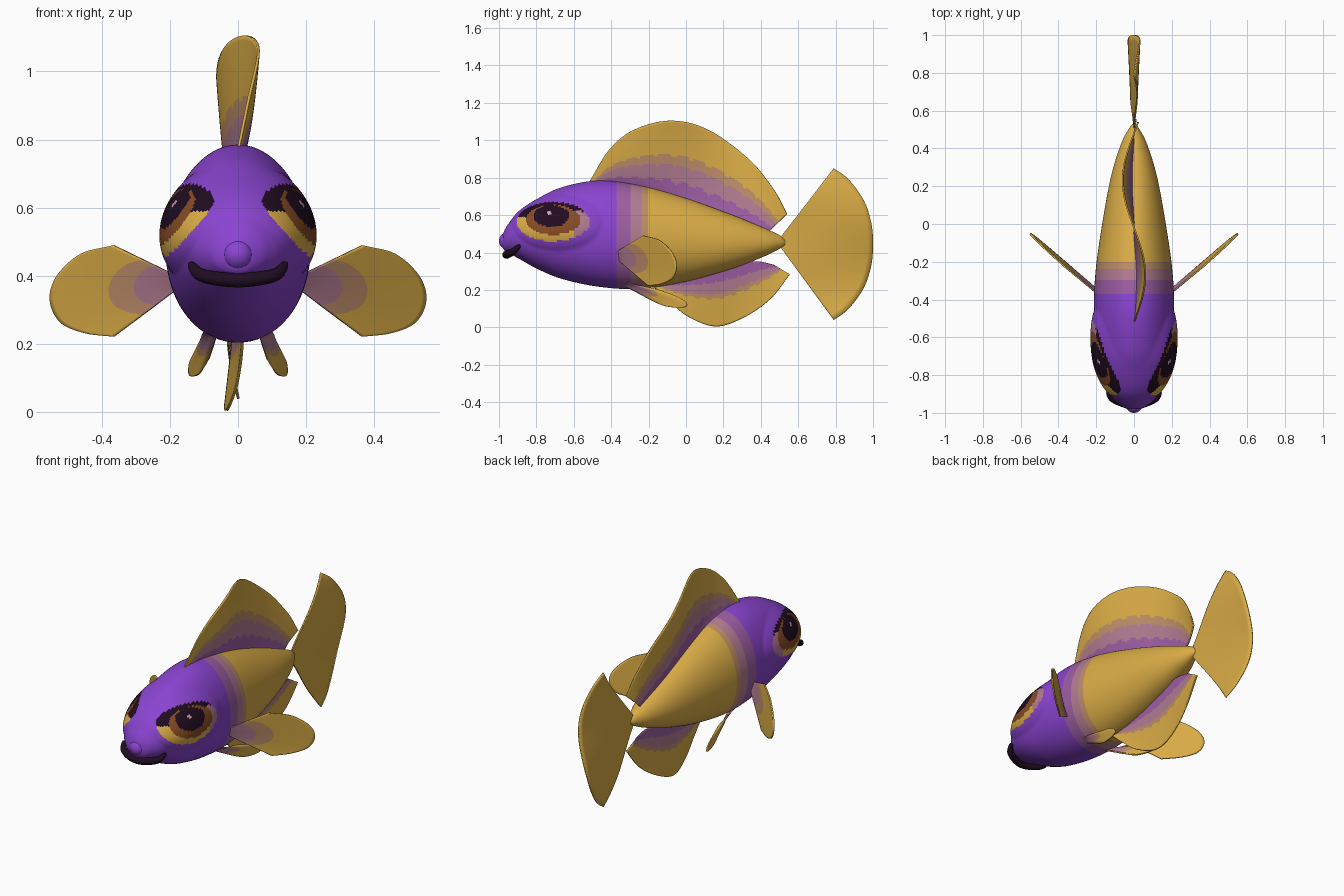
import bpy
import bmesh
import math
from mathutils import Vector

cube = bpy.data.objects.get("Cube")
if cube:
    bpy.data.objects.remove(cube)

# --- Colours (sRGB bytes turned into linear values) ---
COLOURS = {
    "purple": (138, 68, 208), "plum": (158, 94, 164), "mauve": (178, 124, 146),
    "tan": (190, 142, 106), "gold": (218, 172, 70), "dark maroon": (32, 12, 32),
    "brown": (136, 76, 36), "pale pink": (205, 165, 185),
}
NAMES = list(COLOURS)


def linear(byte):
    c = byte / 255
    return c / 12.92 if c < 0.04 else ((c + 0.055) / 1.055) ** 2.4


def make_material(name):
    mat = bpy.data.materials.new(name)
    mat.use_nodes = True
    colour = [linear(b) for b in COLOURS[name]] + [1]
    mat.diffuse_color = colour
    bsdf = mat.node_tree.nodes["Principled BSDF"]
    bsdf.inputs["Base Color"].default_value = colour
    bsdf.inputs["Roughness"].default_value = 0.7
    return mat


MATS = [make_material(n) for n in NAMES]


def spline(points, count):
    """Sample a smooth curve through the points."""
    p = [Vector(q) for q in points]
    p = [2 * p[0] - p[1]] + p + [2 * p[-1] - p[-2]]
    out = []
    for k in range(count + 1):
        u = k / count * (len(p) - 3)
        i = min(int(u), len(p) - 4)
        f = u - i
        a, b, c, d = p[i:i + 4]
        out.append(b + (c - a) * (f / 2) + (2 * a - 5 * b + 4 * c - d) * (f * f / 2)
                   + (3 * b - a - 3 * c + d) * (f ** 3 / 2))
    return out


def finish(name, bm):
    mesh = bpy.data.meshes.new(name)
    for mat in MATS:
        mesh.materials.append(mat)
    bmesh.ops.recalc_face_normals(bm, faces=bm.faces)
    for face in bm.faces:
        face.smooth = True
    bm.to_mesh(mesh)
    bm.free()
    obj = bpy.data.objects.new(name, mesh)
    bpy.context.collection.objects.link(obj)
    return obj


# --- Body: oval rings along the length, with eye bulges ---
def ellipse(y, z, cy, cz, ry, rz):
    return ((y - cy) / ry) ** 2 + ((z - cz) / rz) ** 2


def body_colour(c):
    x, y, z = c
    if abs(x) > 0.04 and ellipse(y, z, -0.71, 0.565, 0.195, 0.105) < 1:
        if ellipse(y, z, -0.73, 0.61, 0.012, 0.01) < 1:
            return "pale pink"
        if ellipse(y, z, -0.72, 0.595, 0.095, 0.058) < 1:
            return "dark maroon"
        if ellipse(y, z, -0.71, 0.575, 0.145, 0.08) < 1:
            return "brown"
        if y > -0.6 and z < 0.62:
            return "mauve"
        return "dark maroon" if z > 0.59 else "gold"
    for limit, name in ((-0.37, "purple"), (-0.295, "plum"), (-0.24, "mauve"), (-0.2, "tan")):
        if y < limit:
            return name
    return "gold"


# y, top, bottom, half width
STATIONS = [
    (-0.985, 0.48, 0.44, 0.02), (-0.97, 0.52, 0.41, 0.055), (-0.945, 0.56, 0.395, 0.09),
    (-0.89, 0.625, 0.365, 0.137), (-0.79, 0.69, 0.31, 0.178), (-0.66, 0.75, 0.258, 0.2),
    (-0.465, 0.785, 0.217, 0.212), (-0.25, 0.76, 0.206, 0.203), (0, 0.69, 0.245, 0.168),
    (0.25, 0.6, 0.315, 0.122), (0.42, 0.53, 0.38, 0.07), (0.5, 0.493, 0.42, 0.03),
    (0.53, 0.465, 0.44, 0.008),
]
SIDES = 120
bm = bmesh.new()
rings = []
for y, top, bottom, width in spline(STATIONS, 240):
    ring = []
    for k in range(SIDES):
        a = math.tau * k / SIDES
        x = width * math.cos(a) * (1 - 0.07 * math.sin(a))
        z = (top + bottom) / 2 + (top - bottom) / 2 * math.sin(a)
        bulge = max(0, 1 - ellipse(y, z, -0.69, 0.56, 0.24, 0.15))
        if width > 0.05:
            x += math.copysign(0.032 * bulge ** 0.8, x) * min(1, abs(x) / 0.08)
        ring.append(bm.verts.new((x, y, z)))
    rings.append(ring)
for r, s in zip(rings, rings[1:]):
    for k in range(SIDES):
        n = (k + 1) % SIDES
        bm.faces.new((r[k], r[n], s[n], s[k]))
bm.faces.new(rings[0])
bm.faces.new(rings[-1])
for face in bm.faces:
    face.material_index = NAMES.index(body_colour(face.calc_center_median()))
finish("body", bm)

# --- Nose ---
bm = bmesh.new()
bmesh.ops.create_uvsphere(bm, u_segments=32, v_segments=16, radius=0.046)
bmesh.ops.translate(bm, vec=(0, -0.954, 0.462), verts=bm.verts)
finish("nose", bm)

# --- Mouth: tapered smiling tube ---
lip = bpy.data.curves.new("mouth", "CURVE")
lip.dimensions = "3D"
lip.bevel_depth = 0.022
lip.bevel_resolution = 4
lip.use_fill_caps = True
path = spline([(-0.142, -0.888, 0.438), (-0.105, -0.93, 0.402), (0, -0.96, 0.388),
               (0.105, -0.93, 0.402), (0.142, -0.888, 0.438)], 32)
line = lip.splines.new("POLY")
line.points.add(len(path) - 1)
for i, (point, co) in enumerate(zip(line.points, path)):
    point.co = (*co, 1)
    point.radius = 0.25 + 0.75 * math.sin(math.pi * i / 32) ** 0.5
line.use_smooth = True
lip.materials.append(MATS[NAMES.index("dark maroon")])
bpy.context.collection.objects.link(bpy.data.objects.new("mouth", lip))


# --- Fins: sheets from a root line to an outer edge ---
def fin(name, root, edge, colour, wave=lambda co, t: 0, side=1, cols=120, rows=30):
    bm = bmesh.new()
    grid = []
    for a, b in zip(spline(root, cols), spline(edge, cols)):
        column = []
        for j in range(rows + 1):
            t = j / rows
            co = a.lerp(b, t)
            co.x = side * co.x + wave(co, t)
            column.append(bm.verts.new(co))
        grid.append(column)
    for i in range(cols):
        for j in range(rows):
            face = bm.faces.new((grid[i][j], grid[i + 1][j], grid[i + 1][j + 1], grid[i][j + 1]))
            face.material_index = NAMES.index(colour((i + 0.5) / cols, (j + 0.5) / rows))
    obj = finish(name, bm)
    thick = obj.modifiers.new("thickness", "SOLIDIFY")
    thick.thickness = 0.008
    thick.offset = 0


def flat(points):
    return [(0, y, z) for y, z in points]


def bands(*limits, scallops=0):
    def colour(s, t):
        t -= 0.05 * abs(math.sin(s * math.pi * scallops))
        return next((name for limit, name in limits if t < limit), "gold")
    return colour


fin("dorsal_fin",
    flat([(-0.5, 0.76), (-0.38, 0.76), (-0.22, 0.73), (-0.05, 0.69), (0.12, 0.63),
          (0.28, 0.57), (0.38, 0.535), (0.44, 0.51)]),
    flat([(-0.515, 0.78), (-0.41, 0.95), (-0.28, 1.055), (-0.08, 1.105), (0.12, 1.055),
          (0.335, 0.9), (0.47, 0.735), (0.54, 0.605)]),
    bands((0.18, "plum"), (0.4, "mauve"), (0.53, "tan"), scallops=14),
    lambda co, t: -0.06 * math.sin(math.tau * (co.y + 0.02)) * t ** 0.5)

fin("anal_fin",
    flat([(-0.17, 0.24), (-0.08, 0.25), (0.04, 0.28), (0.16, 0.31), (0.27, 0.335),
          (0.38, 0.352), (0.47, 0.335)]),
    flat([(-0.17, 0.215), (-0.09, 0.14), (0.015, 0.055), (0.16, 0.005), (0.31, 0.053),
          (0.45, 0.15), (0.555, 0.283)]),
    bands((0.2, "plum"), (0.4, "mauve"), (0.48, "tan"), scallops=12),
    lambda co, t: -0.025 * math.sin(math.tau * (co.y - 0.02) / 0.8) * t - 0.012 * t)

fin("tail_fin",
    flat([(0.5, 0.475), (0.505, 0.455), (0.5, 0.435)]),
    flat([(0.79, 0.85), (0.87, 0.79), (0.95, 0.68), (0.99, 0.56), (1, 0.445), (0.99, 0.33),
          (0.95, 0.21), (0.87, 0.1), (0.79, 0.04)]),
    bands(),
    lambda co, t: 0.03 * math.sin(math.tau * (co.z - 0.445) / 0.8) * t, cols=64, rows=16)

# Paired fins, mirrored left and right
PECTORAL_EDGE = [(0.365, 0.49), (0.46, 0.465), (0.53, 0.4), (0.55, 0.33), (0.52, 0.265),
                 (0.45, 0.233), (0.365, 0.222)]
for label, side in (("left", 1), ("right", -1)):
    fin(label + "_pectoral_fin",
        [(0.18, -0.38, 0.4), (0.18, -0.37, 0.38), (0.18, -0.36, 0.36)],
        [(x, -0.36 + 0.87 * (x - 0.2) + 0.1 * (0.38 - z), z) for x, z in PECTORAL_EDGE],
        bands((0.35, "mauve"), (0.54, "tan")), side=side, cols=48)
    fin(label + "_pelvic_fin",
        [(0.1, -0.32, 0.24), (0.08, -0.33, 0.235), (0.06, -0.34, 0.23)],
        [(0.108, -0.15, 0.2), (0.138, -0.02, 0.15), (0.14, 0, 0.11), (0.115, -0.1, 0.112),
         (0.085, -0.2, 0.155)],
        bands((0.4, "mauve"), (0.55, "tan")), side=side, cols=48)
